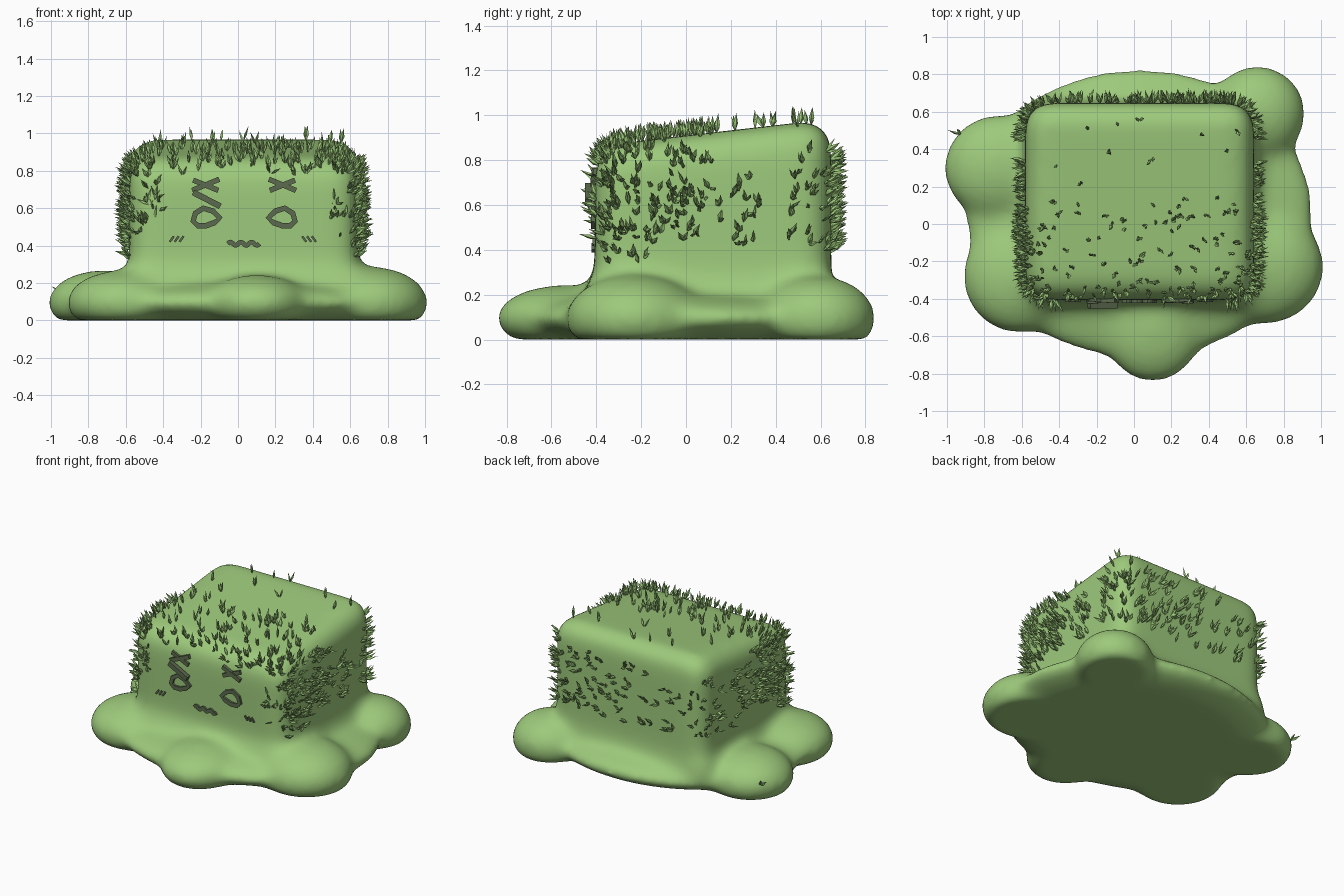
import bpy, bmesh, math, random
from mathutils import Vector, Matrix
from mathutils.bvhtree import BVHTree

random.seed(4)
cube = bpy.data.objects.get("Cube")
if cube:
    bpy.data.objects.remove(cube, do_unlink=True)


def material(name, rgb):
    m = bpy.data.materials.new(name)
    m.use_nodes = True
    m.diffuse_color = (*rgb, 1)
    bsdf = next(n for n in m.node_tree.nodes if n.type == 'BSDF_PRINCIPLED')
    bsdf.inputs["Base Color"].default_value = (*rgb, 1)
    return m


MOSS = material("moss_green", (0.34, 0.59, 0.2))
BLADE = material("grass_green", (0.33, 0.575, 0.19))
DARK = material("dark_olive", (0.105, 0.143, 0.074))


def add_object(name, bm, mat):
    me = bpy.data.meshes.new(name)
    bm.to_mesh(me)
    bm.free()
    me.materials.append(mat)
    ob = bpy.data.objects.new(name, me)
    bpy.context.collection.objects.link(ob)
    return ob


# Body: rounded block with a sloping top, flared foot, puddle and lobes melted together
LOBES = [  # x, y, radius x, radius y, radius z
    (0.03, 0.055, 0.94, 0.785, 0.15),
    (0.66, 0.59, 0.26, 0.26, 0.19),
    (0.70, -0.23, 0.32, 0.31, 0.195),
    (0.10, -0.54, 0.28, 0.31, 0.15),
    (-0.61, -0.28, 0.31, 0.31, 0.175),
    (-0.72, 0.30, 0.30, 0.29, 0.175),
]


def block(bm, low, flare, top, bevel):
    """Four-sided block; top gives the height at a given y."""
    verts = bmesh.ops.create_cube(bm, size=1)["verts"]
    for v in verts:
        x, y, z = v.co
        grow = flare if z < 0 else 0
        v.co = (0.03 + x * (1.225 + grow), 0.12 + y * (1.055 + grow) - grow / 4, low)
        if z > 0:
            v.co.z = top(v.co.y)
    edges = {e for v in verts for e in v.link_edges}
    bmesh.ops.bevel(bm, geom=list(edges), offset=bevel, segments=6, profile=0.5,
                    affect='EDGES')


bm = bmesh.new()
block(bm, 0.0, 0.0, lambda y: 0.91 + 0.115 * y, 0.13)
block(bm, 0.08, 0.12, lambda y: 0.34, 0.11)
for x, y, rx, ry, rz in LOBES:
    place = Matrix.Translation((x, y, 0.095)) @ Matrix.Diagonal((rx, ry, rz, 1))
    bmesh.ops.create_uvsphere(bm, u_segments=48, v_segments=24, radius=1, matrix=place)
body = add_object("body", bm, MOSS)
melt = body.modifiers.new("melt", 'REMESH')
melt.mode = 'VOXEL'
melt.voxel_size = 0.022
bpy.context.view_layer.update()
melted = body.evaluated_get(bpy.context.evaluated_depsgraph_get()).to_mesh()
bm = bmesh.new()
bm.from_mesh(melted)
body.modifiers.clear()

# Flat underside, then soften every seam
for v in bm.verts:
    v.co.z = max(v.co.z, 0)
for _ in range(24):
    bmesh.ops.smooth_vert(bm, verts=bm.verts[:], factor=0.5,
                          use_axis_x=True, use_axis_y=True, use_axis_z=True)
tree = BVHTree.FromBMesh(bm)
bm.to_mesh(body.data)
bm.free()
bpy.context.view_layer.objects.active = body
body.select_set(True)
bpy.ops.object.shade_smooth_by_angle(angle=math.radians(60))


# Grass: tufts of slim four-sided blades scattered by zone
def blade(bm, root, direction, length, width):
    turn = direction.to_track_quat('Z', 'Y') @ Matrix.Rotation(
        random.uniform(0, math.pi), 3, 'Z').to_quaternion()
    base, tip = bm.verts.new(root), bm.verts.new(root + direction * length)
    ring = []
    for i in range(4):
        a = i * math.pi / 2
        off = Vector((math.cos(a) * width, math.sin(a) * width * 0.6, length * 0.45))
        ring.append(bm.verts.new(root + turn @ off))
    for i in range(4):
        p, q = ring[i], ring[i - 1]
        bm.faces.new((base, p, q))
        bm.faces.new((tip, q, p))


def tuft(bm, origin, ray, outward):
    hit, normal, _, _ = tree.ray_cast(origin, ray)
    if hit is None:
        return
    for _ in range(random.choice((2, 2, 3))):
        spread = Vector([random.uniform(-0.4, 0.4) for _ in range(3)])
        way = (normal * outward + Vector((0, 0, 0.5)) + spread).normalized()
        blade(bm, hit - normal * 0.008, way, random.uniform(0.055, 0.095), 0.012)


SIDES = {  # start point for a pair of coordinates, ray, outward lean
    "front": (lambda a, b: (a, -2, b), (0, 1, 0), 0.35),
    "back": (lambda a, b: (a, 2, b), (0, -1, 0), 0.75),
    "left": (lambda a, b: (2, a, b), (-1, 0, 0), 0.85),
    "right": (lambda a, b: (-2, a, b), (1, 0, 0), 0.85),
    "top": (lambda a, b: (a, b, 2), (0, 0, -1), 0.75),
}
ZONES = [  # side, first range, second range, count
    ("front", -0.57, -0.42, 0.42, 0.84, 20),
    ("front", 0.48, 0.62, 0.42, 0.84, 20),
    ("front", -0.54, 0.60, 0.77, 0.85, 34),
    ("back", -0.56, 0.61, 0.38, 0.82, 90),
    ("top", -0.52, 0.58, -0.36, 0.14, 85),
    ("top", -0.50, 0.56, 0.14, 0.60, 10),
]
for side in ("left", "right"):
    ZONES += [(side, -0.36, 0.08, 0.42, 0.86, 115), (side, -0.36, -0.18, 0.32, 0.45, 8),
              (side, 0.08, 0.34, 0.40, 0.82, 22), (side, 0.46, 0.63, 0.40, 0.88, 25)]
bm = bmesh.new()
for side, a0, a1, b0, b1, count in ZONES:
    start, ray, outward = SIDES[side]
    for _ in range(count):
        point = start(random.uniform(a0, a1), random.uniform(b0, b1))
        tuft(bm, Vector(point), Vector(ray), outward)
tuft(bm, Vector((-0.93, 0.48, 2)), Vector((0, 0, -1)), 0.75)
add_object("grass", bm, BLADE)


# Face: square strips laid on the front surface
def strip(name, points, width, lift=0.0, closed=False):
    path = []
    for x, z in points:
        hit = tree.ray_cast(Vector((x, -2, z)), Vector((0, 1, 0)))[0]
        path.append(Vector((x, hit.y - lift, z)))
    bm = bmesh.new()
    rings, n = [], len(path)
    for i, p in enumerate(path):
        before = path[i - 1] if closed or i else p
        after = path[(i + 1) % n] if closed or i < n - 1 else p
        along = after - before
        side = Vector((-along.z, 0, along.x)).normalized() * width / 2
        deep = Vector((0, width * 0.5, 0))
        rings.append([bm.verts.new(p + s * side + d * deep)
                      for s, d in ((-1, -1), (1, -1), (1, 1), (-1, 1))])
    for i in range(n if closed else n - 1):
        r, s = rings[i], rings[(i + 1) % n]
        for k in range(4):
            bm.faces.new((r[k], r[k - 1], s[k - 1], s[k]))
    if not closed:
        bm.faces.new(rings[0])
        bm.faces.new(rings[-1][::-1])
    bmesh.ops.recalc_face_normals(bm, faces=bm.faces[:])
    return add_object(name, bm, DARK)


EYE = [(-0.07, -0.025), (-0.058, 0.018), (-0.015, 0.045), (0.035, 0.03),
       (0.073, -0.008), (0.045, -0.032), (0.0, -0.048), (-0.045, -0.048)]
for name, cx, flip in (("right", -0.17, 1), ("left", 0.235, -1)):
    strip(name + "_eye", [(cx + flip * x, 0.555 + z) for x, z in EYE], 0.03, 0.0, True)
    strip(name + "_brow", [(cx - flip * 0.07, 0.75), (cx + flip * 0.065, 0.695)], 0.028)
    strip(name + "_brow_cross", [(cx - flip * 0.075, 0.695), (cx + flip * 0.07, 0.755)],
          0.028, 0.006)
    # Cheek marks, all leaning the same way
    for i in range(3):
        x = (-0.365 if flip > 0 else 0.365) + i * 0.026
        strip(f"{name}_cheek_mark_{i + 1}", [(x, 0.42), (x + 0.022 * flip, 0.45)],
              0.012, 0.003)
strip("right_brow_extra", [(-0.24, 0.685), (-0.095, 0.61)], 0.032, 0.028)

# Wavy mouth
strip("mouth", [(-0.055 + 0.17 * i / 24, 0.41 + 0.009 * math.sin(i / 24 * 6 * math.pi))
                for i in range(25)], 0.025, 0.002)
